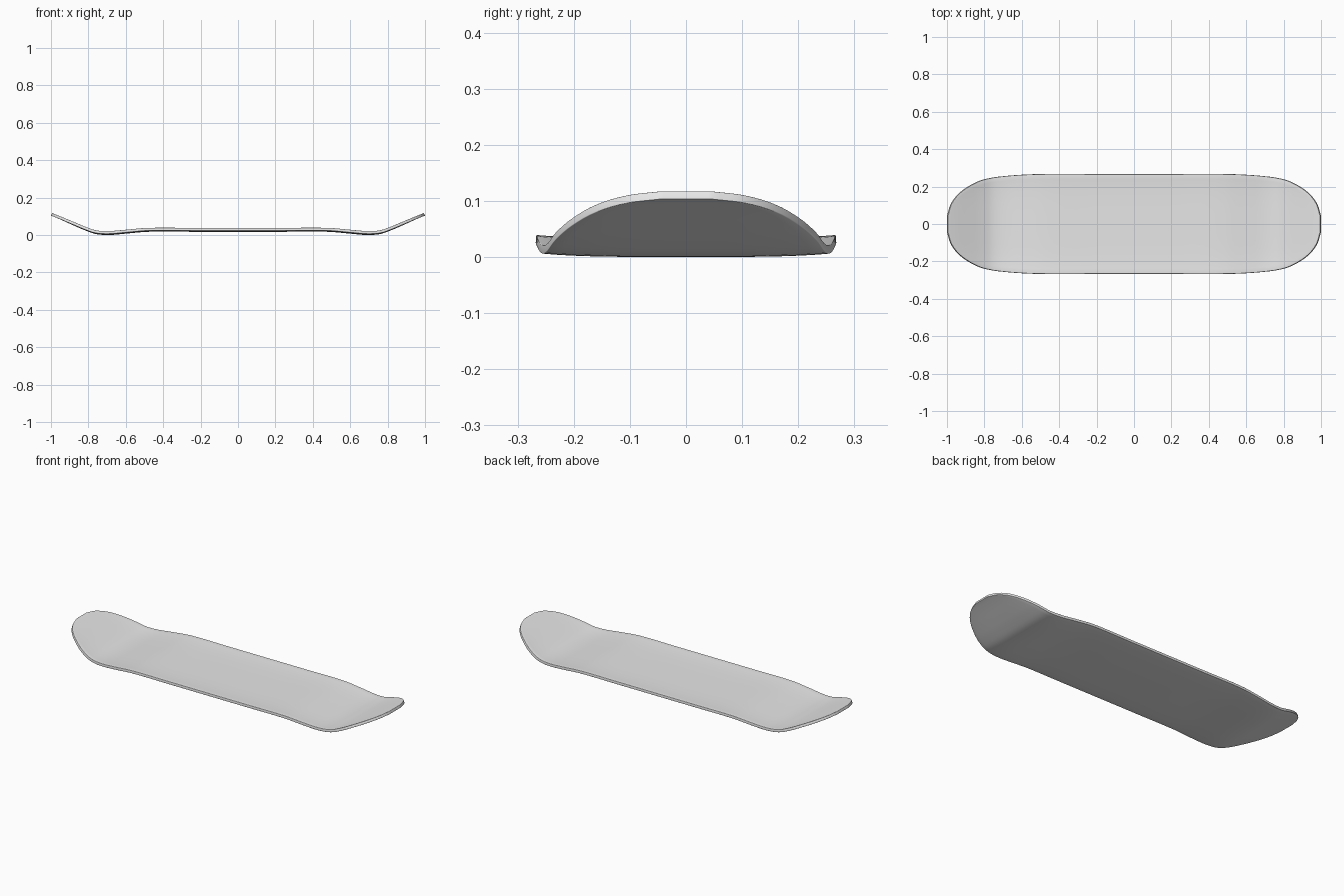
import bpy, bmesh
from mathutils import Vector

if "Cube" in bpy.data.objects:
    bpy.data.objects.remove(bpy.data.objects["Cube"])

THICK = 0.015

# Half-deck stations: x, half width, centre height of mid surface, raised rim amount
STATIONS = [Vector(p) for p in [
    (0.00, 0.267, 0.025, 0.006), (0.25, 0.267, 0.025, 0.006),
    (0.48, 0.267, 0.025, 0.006), (0.60, 0.263, 0.015, 0.006),
    (0.69, 0.256, 0.0078, 0.006), (0.76, 0.247, 0.013, 0.005),
    (0.82, 0.232, 0.034, 0.004), (0.88, 0.203, 0.060, 0.003),
    (0.94, 0.158, 0.087, 0.001), (0.98, 0.102, 0.104, 0.0),
    (0.997, 0.045, 0.1105, 0.0)]]


def smooth_stations(pts, steps):
    """Catmull-Rom curve through the stations."""
    out = []
    for i in range(len(pts) - 1):
        a, b = pts[max(i - 1, 0)], pts[i]
        c, d = pts[i + 1], pts[min(i + 2, len(pts) - 1)]
        for k in range(steps):
            t = k / steps
            # Scale tangents to the local spacing to avoid overshoot
            h = c[0] - b[0]
            m0 = (c - a) * (h / (c[0] - a[0]))
            m1 = (d - b) * (h / (d[0] - b[0]))
            out.append(b * (2*t**3 - 3*t**2 + 1) + m0 * (t**3 - 2*t**2 + t)
                       + c * (-2*t**3 + 3*t**2) + m1 * (t**3 - t**2))
    out.append(pts[-1])
    return out


# Mirror the half profile into the full length
half = smooth_stations(STATIONS, 4)
rows = [Vector((-s[0], s[1], s[2], s[3])) for s in reversed(half[1:])] + half

# Deck mid surface: flat centre with a rim that curls up
N = 20
bm = bmesh.new()
grid = []
for x, w, z, rim in rows:
    line = []
    for j in range(N + 1):
        t = 2 * j / N - 1
        line.append(bm.verts.new((x, w * t, z + rim * abs(t) ** 4)))
    grid.append(line)
for a, b in zip(grid, grid[1:]):
    for j in range(N):
        bm.faces.new((a[j], b[j], b[j + 1], a[j + 1]))
mesh = bpy.data.meshes.new("deck")
bm.to_mesh(mesh)
bm.free()
deck = bpy.data.objects.new("deck", mesh)
bpy.context.collection.objects.link(deck)

# Plywood thickness and rounded rim
solid = deck.modifiers.new("thickness", 'SOLIDIFY')
solid.thickness = THICK
solid.offset = 0
bev = deck.modifiers.new("rounded_rim", 'BEVEL')
bev.width = 0.005
bev.segments = 3
bev.limit_method = 'ANGLE'
bev.angle_limit = 1.0

# Plain light grey
grey = bpy.data.materials.new("light_grey")
grey.diffuse_color = (0.8, 0.8, 0.8, 1)
grey.use_nodes = True
grey.node_tree.nodes["Principled BSDF"].inputs["Base Color"].default_value = grey.diffuse_color
mesh.materials.append(grey)

for p in mesh.polygons:
    p.use_smooth = True
